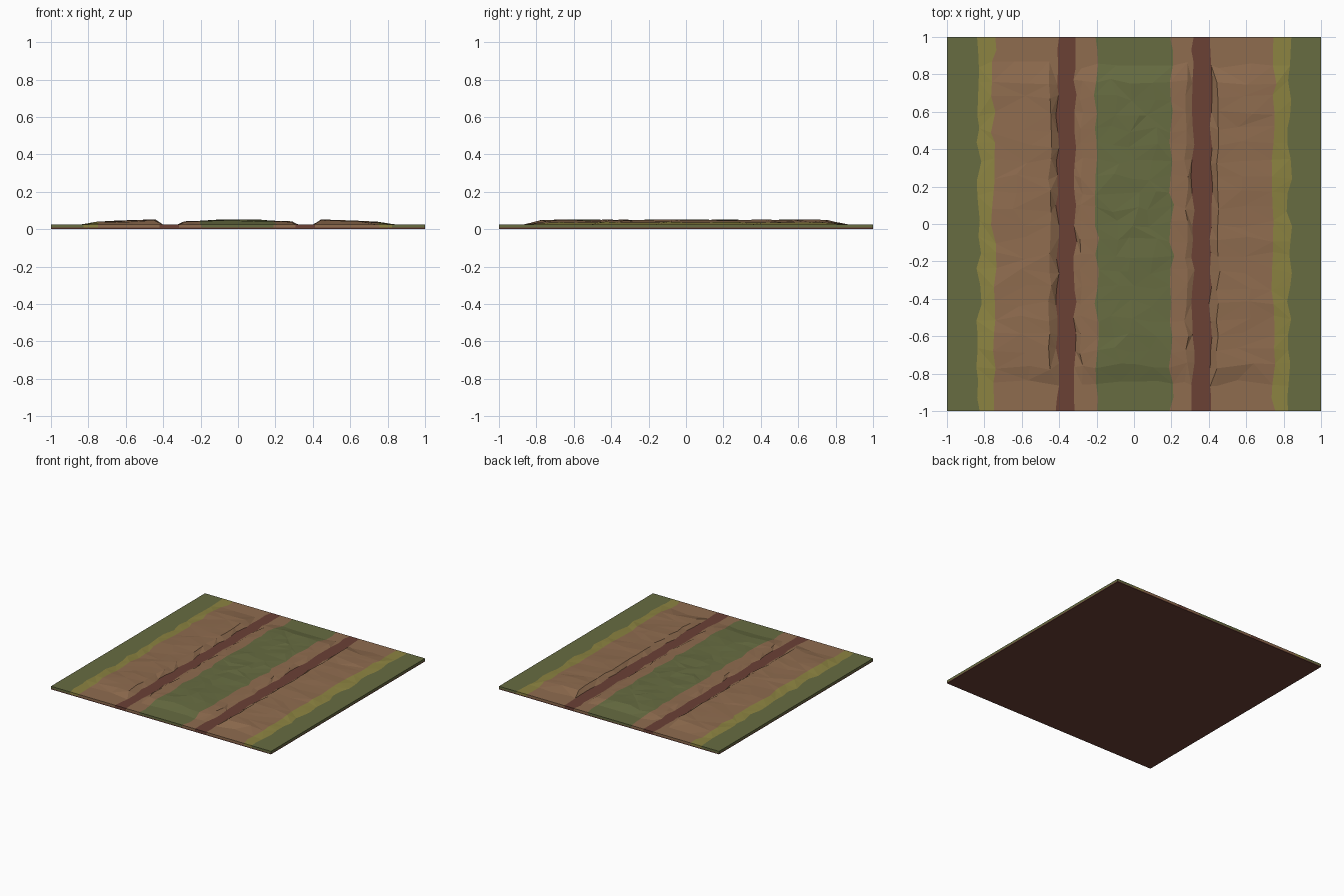
import bpy, bmesh, random
from mathutils import Vector

random.seed(7)
cube = bpy.data.objects.get("Cube")
if cube:
    bpy.data.objects.remove(cube, do_unlink=True)


def make_material(name, rgb):
    m = bpy.data.materials.new(name)
    m.use_nodes = True
    m.diffuse_color = (*rgb, 1)
    bsdf = m.node_tree.nodes["Principled BSDF"]
    bsdf.inputs["Base Color"].default_value = (*rgb, 1)
    bsdf.inputs["Roughness"].default_value = 0.9
    return m


MATERIALS = [
    make_material("grass green", (0.135, 0.150, 0.053)),
    make_material("dry grass", (0.265, 0.230, 0.053)),
    make_material("dirt brown", (0.275, 0.150, 0.078)),
    make_material("rut red brown", (0.145, 0.052, 0.036)),
]
GRASS, DRY, DIRT, RUT = range(4)

FLAT = 0.025    # level of the flat ground
SOIL = 0.008    # thickness of the soil layer underneath

# Right half of the cross-section: x, rise above flat, x jitter, rise jitter,
# and the material of the strip that starts at this x
HALF = [
    (0.00, 0.024, 0.03, 0.004, GRASS),
    (0.10, 0.022, 0.03, 0.004, GRASS),
    (0.20, 0.018, 0.015, 0.002, DIRT),
    (0.28, 0.015, 0.012, 0.002, DIRT),
    (0.315, 0.0, 0.010, 0.0, RUT),
    (0.41, 0.0, 0.010, 0.0, DIRT),
    (0.45, 0.025, 0.010, 0.003, DIRT),
    (0.60, 0.019, 0.05, 0.003, DIRT),
    (0.75, 0.012, 0.015, 0.003, DRY),
    (0.83, 0.0, 0.016, 0.0, GRASS),
    (1.00, 0.0, 0.0, 0.0, GRASS),
]
# Mirror the section; a mirrored strip takes the material of its inner edge
COLUMNS = []
for i in range(len(HALF) - 1, 0, -1):
    x, rise, jx, jz, _ = HALF[i]
    COLUMNS.append((-x, rise, jx, jz, HALF[i - 1][4]))
COLUMNS += HALF

# Rows: flat ends, short ramps, and an even run between them
RUN = 18
ROWS = [-1, -0.93, -0.85]
ROWS += [-0.76 + 1.52 * i / RUN for i in range(RUN + 1)]
ROWS += [0.85, 0.93, 1]


def end_fade(y):
    """Mounds die out towards both open ends of the tile."""
    return max(0.0, min(1.0, (0.85 - abs(y)) / 0.10))


# Ground surface
bm = bmesh.new()
grid = []
for y in ROWS:
    row = []
    for x, rise, jx, jz, _ in COLUMNS:
        px = x + random.uniform(-jx, jx)
        py = y
        if abs(y) < 0.9 and abs(x) < 1:
            py += random.uniform(-0.02, 0.02)
        lift = (rise + random.uniform(-jz, jz)) * end_fade(y)
        row.append(bm.verts.new((px, py, FLAT + lift)))
    grid.append(row)

for r in range(len(ROWS) - 1):
    for c in range(len(COLUMNS) - 1):
        a, b = grid[r][c], grid[r][c + 1]
        d, e = grid[r + 1][c + 1], grid[r + 1][c]
        if random.random() < 0.5:
            tris = ((a, b, d), (a, d, e))
        else:
            tris = ((a, b, e), (b, d, e))
        for t in tris:
            bm.faces.new(t).material_index = COLUMNS[c][4]

# Outer walls, each keeping the colour of the strip above it
for edge in [e for e in bm.edges if e.is_boundary]:
    strip = edge.link_faces[0].material_index
    u, v = edge.verts
    low = [bm.verts.new(Vector((w.co.x, w.co.y, SOIL))) for w in (v, u)]
    bm.faces.new((u, v, *low)).material_index = strip
bmesh.ops.remove_doubles(bm, verts=bm.verts, dist=0.00001)
bmesh.ops.recalc_face_normals(bm, faces=bm.faces)

mesh = bpy.data.meshes.new("road_surface")
bm.to_mesh(mesh)
bm.free()
for m in MATERIALS:
    mesh.materials.append(m)
surface = bpy.data.objects.new("road_surface", mesh)
bpy.context.collection.objects.link(surface)

# Soil layer underneath
bpy.ops.mesh.primitive_cube_add(size=1, location=(0, 0, SOIL / 2))
soil = bpy.context.object
soil.name = "soil_base"
soil.scale = (2, 2, SOIL)
soil.data.materials.append(MATERIALS[RUT])
